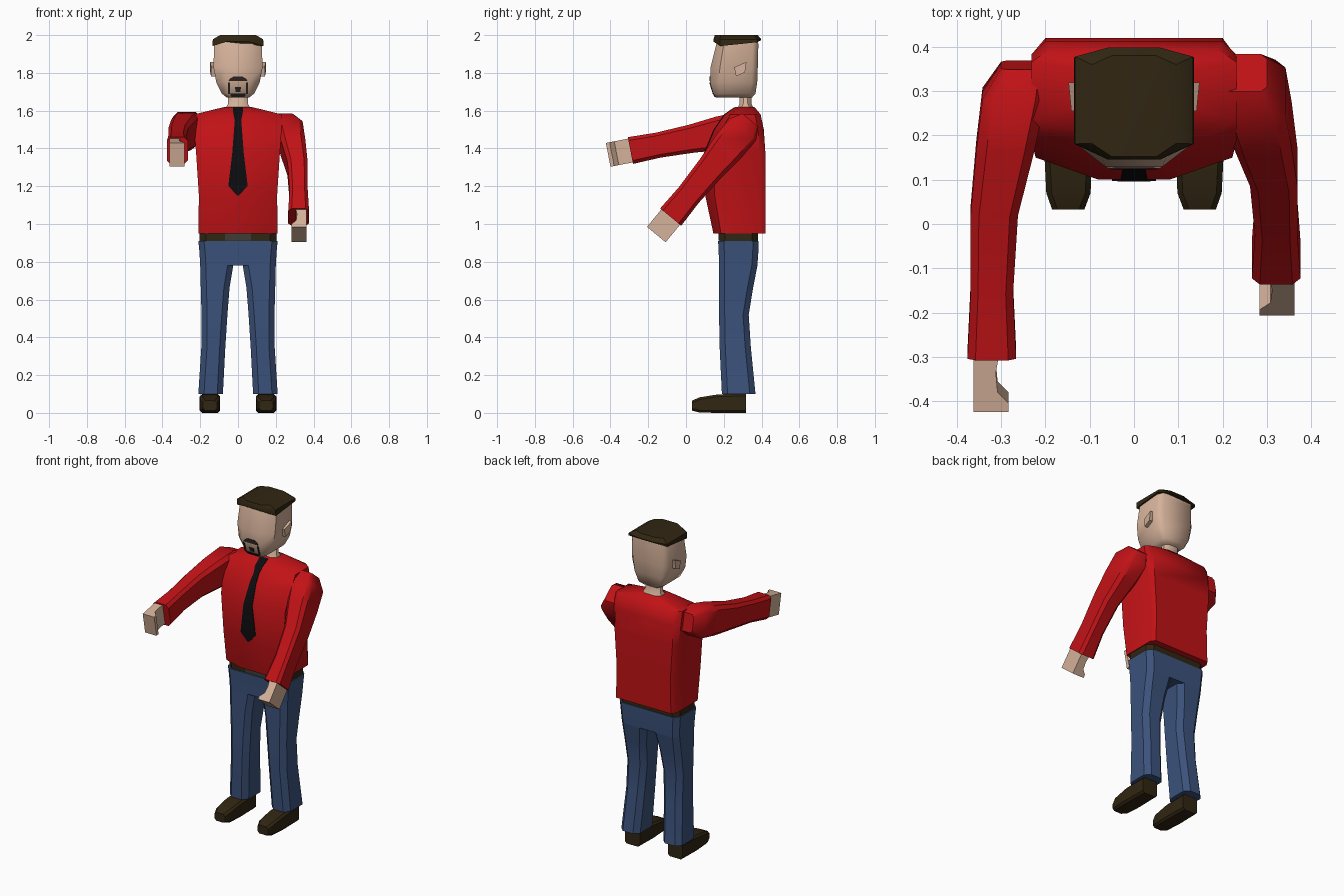
import bpy, bmesh, math

if "Cube" in bpy.data.objects:
    bpy.data.objects.remove(bpy.data.objects["Cube"])


def mat(name, r, g, b):
    m = bpy.data.materials.new(name)
    m.diffuse_color = (r, g, b, 1)
    m.use_nodes = True
    m.node_tree.nodes["Principled BSDF"].inputs["Base Color"].default_value = m.diffuse_color
    return m


RED = mat("red_cloth", 0.53, 0.006, 0.008)
BLUE = mat("blue_denim", 0.045, 0.085, 0.2)
SKIN = mat("skin", 0.66, 0.44, 0.32)
BROWN = mat("dark_brown", 0.03, 0.019, 0.006)
BLACK = mat("black_cloth", 0.004, 0.004, 0.005)
GREY = mat("buckle_grey", 0.05, 0.045, 0.038)
BEARD = mat("beard_black", 0.022, 0.017, 0.014)


def loft(name, rings, material, angle=40):
    """Skin a list of equal-length point rings and cap both ends."""
    bm = bmesh.new()
    vs = [[bm.verts.new(p) for p in r] for r in rings]
    n = len(vs[0])
    for a, b in zip(vs, vs[1:]):
        for i in range(n):
            j = (i + 1) % n
            bm.faces.new((a[i], a[j], b[j], b[i]))
    bm.faces.new(vs[0])
    bm.faces.new(vs[-1])
    bmesh.ops.recalc_face_normals(bm, faces=bm.faces)
    me = bpy.data.meshes.new(name)
    bm.to_mesh(me)
    bm.free()
    ob = bpy.data.objects.new(name, me)
    bpy.context.collection.objects.link(ob)
    me.materials.append(material)
    bpy.ops.object.select_all(action='DESELECT')
    ob.select_set(True)
    bpy.context.view_layer.objects.active = ob
    bpy.ops.object.shade_smooth_by_angle(angle=math.radians(angle))
    return ob


def body_ring(z, w, f, b, fw, cf, bw, cb):
    """Symmetric octagon: front y f (half width fw), back y b (half width bw)."""
    half = [(fw, f), (w, f + cf), (w, b - cb), (bw, b)]
    pts = half + [(-x, y) for x, y in reversed(half)]
    return [(x, y, z) for x, y in pts]


def chamfer_rect(u0, u1, v0, v1, c):
    return [(u0 + c, v0), (u1 - c, v0), (u1, v0 + c), (u1, v1 - c),
            (u1 - c, v1), (u0 + c, v1), (u0, v1 - c), (u0, v0 + c)]


def interp(table, z):
    for (z0, y0), (z1, y1) in zip(table, table[1:]):
        if z <= z1:
            return y0 + (y1 - y0) * (z - z0) / (z1 - z0)
    return table[-1][1]


def strip(name, rows, table, material):
    """Thin plate that follows a front profile; rows are (z, x0, x1)."""
    rings = []
    for z, x0, x1 in rows:
        y = interp(table, z)
        rings.append([(x0, y - .004, z), (x1, y - .004, z),
                      (x1, y + .004, z), (x0, y + .004, z)])
    loft(name, rings, material)


# torso: z, w, front, back, front half width, front slope, back half width, back slope
torso = [(.95, .21, .145, .42, .09, .04, .19, .03),
         (1.15, .207, .102, .42, .085, .05, .185, .03),
         (1.38, .222, .1, .42, .08, .05, .2, .03),
         (1.5, .232, .15, .412, .08, .04, .2, .03),
         (1.58, .232, .205, .395, .08, .03, .19, .03),
         (1.62, .07, .262, .362, .05, .02, .05, .02)]
loft("shirt_torso", [body_ring(*r) for r in torso], RED)
chest = [(r[0], r[2]) for r in torso]

# tie
strip("tie", [(z, -w, w) for z, w in
              [(1.15, .004), (1.2, .05), (1.22, .049), (1.38, .03), (1.5, .021),
               (1.55, .017), (1.58, .024), (1.618, .028)]], chest, BLACK)

# belt, buckle, hips
loft("belt", [body_ring(z, .205, .177, .38, .17, .03, .17, .03) for z in (.905, .955)], BROWN)
strip("belt_buckle", [(.912, -.07, .07), (.95, -.07, .07)], [(.9, .177), (1, .177)], GREY)
loft("hips", [body_ring(z, w, f, b, w - .03, .03, w - .03, .03) for z, w, f, b in
              [(.78, .2, .175, .378), (.85, .204, .173, .383), (.91, .21, .17, .385)]], BLUE)

# neck and head
loft("neck", [body_ring(z, w, f, b, w * .6, .02, w * .6, .02) for z, w, f, b in
              [(1.6, .075, .265, .365), (1.635, .053, .283, .347), (1.72, .05, .285, .345)]], SKIN)
head = [(1.67, .06, .157, .35, .045, .03, .045, .03),
        (1.69, .085, .145, .368, .055, .035, .07, .03),
        (1.75, .115, .127, .377, .06, .045, .09, .03),
        (1.83, .13, .13, .38, .065, .05, .1, .03),
        (1.95, .126, .16, .383, .075, .04, .1, .03),
        (1.98, .12, .17, .38, .075, .035, .1, .03)]
loft("head", [body_ring(*r) for r in head], SKIN, 50)
face = [(r[0], r[2]) for r in head]

# hair cap: lower edge dips at the temples and rises to the back
low = body_ring(0, .135, .146, .396, .06, .035, .06, .02)
drop = [1.965, 1.942, 1.962, 1.972]
low = [(x, y, z) for (x, y, _), z in zip(low, drop + drop[::-1])]
loft("hair", [low, body_ring(1.978, .133, .146, .398, .06, .035, .06, .02),
              body_ring(2.0, .095, .152, .38, .05, .03, .05, .02)], BROWN, 35)

# goatee
strip("moustache", [(1.757, -.05, .05), (1.768, -.045, .045), (1.78, -.025, .025)], face, BEARD)
strip("chin_beard", [(1.673, -.035, .035), (1.69, -.042, .042)], face, BEARD)
strip("lip_beard", [(1.7, -.012, .012), (1.725, -.016, .016)], face, BEARD)

# lowered and raised arm: shoulder (y, z) and direction in the side plane
ARMS = {1: ((.30, 1.5), (-.635, -.772)), -1: ((.295, 1.503), (-.982, -.19))}
SLEEVE = [(-.065, .2, .3, .055), (0, .2, .342, .092), (.12, .225, .356, .09),
          (.27, .262, .369, .075), (.45, .273, .369, .067), (.6, .266, .376, .072)]
HAND = [(.58, .303), (.58, .362), (.72, .362), (.72, .283),
        (.7, .283), (.675, .308), (.63, .312)]

for side, label in ((1, "left"), (-1, "right")):
    (sy, sz), (dy, dz) = ARMS[side]

    def arm_point(s, x, h):
        return (side * x, sy + dy * s + dz * h, sz + dz * s - dy * h)

    loft(label + "_sleeve",
         [[arm_point(s, x, h) for x, h in chamfer_rect(x0, x1, -hh, hh, .25 * hh)]
          for s, x0, x1, hh in SLEEVE], RED)
    # fist with the fingers bent inwards
    loft(label + "_hand", [[arm_point(s, x, h) for s, x in HAND] for h in (-.064, .064)], SKIN, 30)

    # trouser leg
    legs = [(.1, .08, .21, .19, .368), (.35, .067, .194, .178, .343),
            (.52, .056, .193, .175, .332), (.66, .045, .197, .175, .355),
            (.78, .025, .2, .175, .378)]
    loft(label + "_trouser_leg",
         [[(side * x, y, z) for x, y in chamfer_rect(x0, x1, y0, y1, .03)]
          for z, x0, x1, y0, y1 in legs], BLUE)

    # shoe, from toe to heel
    shoe = [(.033, .012, .065, .112, .185), (.07, .002, .082, .098, .198),
            (.17, 0, .098, .094, .203), (.318, 0, .102, .097, .2)]
    loft(label + "_shoe",
         [[(side * x, y, z) for x, z in chamfer_rect(x0, x1, z0, z1, .012)]
          for y, z0, z1, x0, x1 in shoe], BROWN)

    # ear
    outline = [(.255, 1.83), (.32, 1.858), (.312, 1.802), (.265, 1.782)]
    loft(label + "_ear", [[(side * (x + (y - .28) * k), y, z) for y, z in outline]
                          for x, k in ((.115, 0), (.144, .1))], SKIN)

    # beard beside the mouth
    edge = [side * .043, side * .053]
    strip(label + "_beard_side", [(z, *edge) for z in (1.688, 1.72, 1.75)], face, BEARD)
